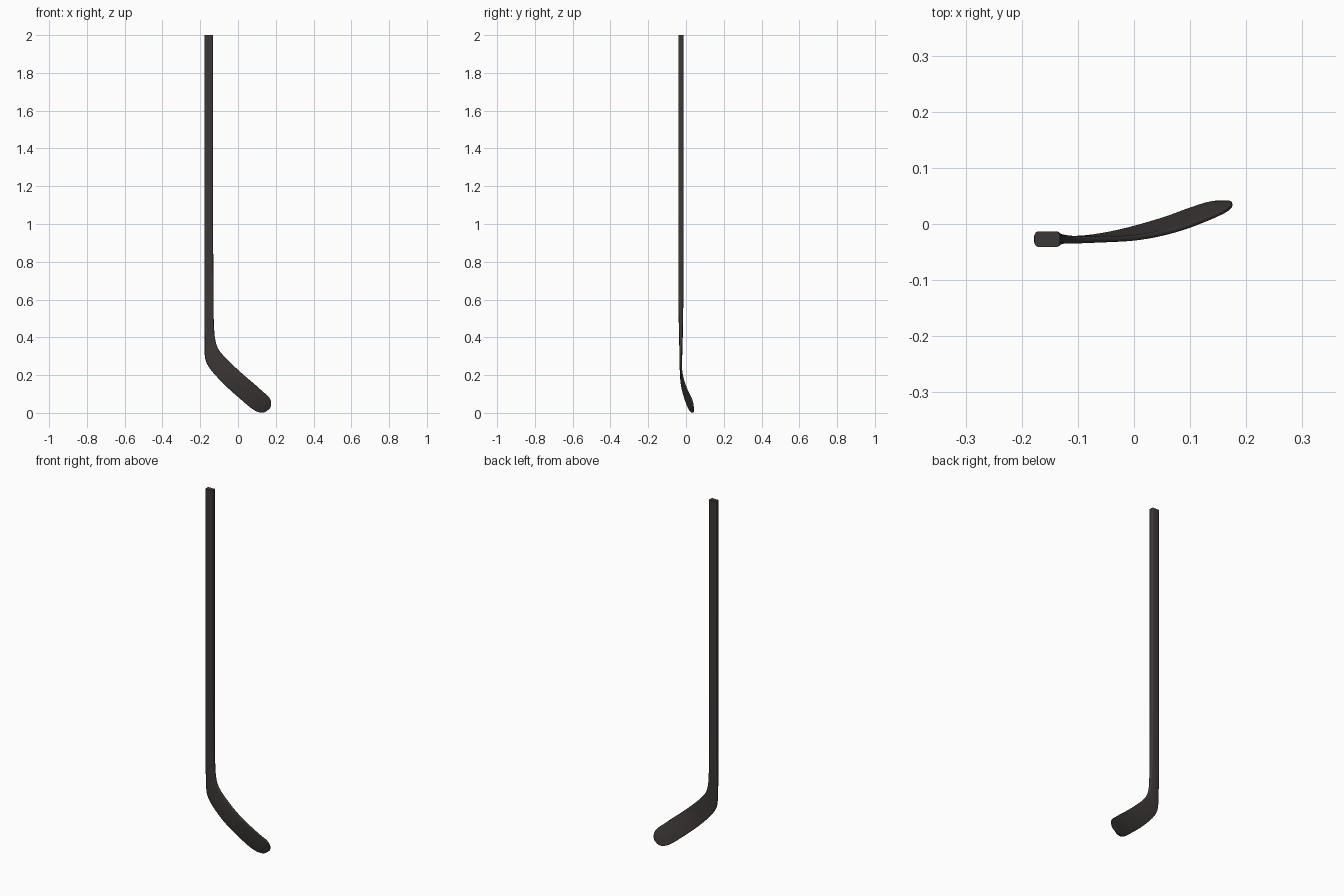
import bpy, bmesh, math
from mathutils import Vector

if "Cube" in bpy.data.objects:
    bpy.data.objects.remove(bpy.data.objects["Cube"])

mat = bpy.data.materials.new("charcoal")
mat.diffuse_color = (0.046, 0.039, 0.038, 1)
mat.use_nodes = True
mat.node_tree.nodes["Principled BSDF"].inputs["Base Color"].default_value = mat.diffuse_color

# Stations: heel-side x, z / toe-side x, z / centre y / thickness
ST = [
    (-.177, 2.0, -.132, 2.0, -.027, .028),
    (-.177, 1.05, -.132, 1.05, -.027, .028),
    (-.177, .60, -.130, .62, -.027, .026),
    (-.178, .48, -.129, .52, -.027, .023),
    (-.178, .38, -.126, .44, -.027, .019),
    (-.177, .32, -.120, .385, -.027, .016),
    (-.172, .28, -.106, .342, -.028, .014),
    (-.157, .247, -.082, .309, -.028, .012),
    (-.130, .211, -.045, .270, -.027, .011),
    (-.090, .168, .000, .228, -.025, .010),
    (-.045, .124, .045, .188, -.018, .010),
    (.005, .080, .090, .150, -.006, .010),
    (.055, .037, .130, .114, .009, .010),
    (.085, .015, .155, .093, .020, .010),
    (.105, .005, .168, .077, .027, .010),
    (.122, .001, .175, .059, .033, .009),
    (.138, .002, .174, .036, .037, .008),
    (.150, .008, .169, .024, .039, .006),
]


def blend(a, b, c, d, t):
    # Catmull-Rom between b and c
    return [0.5 * (2 * q + (r - p) * t + (2 * p - 5 * q + 4 * r - s) * t * t
                   + (3 * q - p - 3 * r + s) * t ** 3)
            for p, q, r, s in zip(a, b, c, d)]


# Straight shaft stations stay straight, the rest is smoothed
path = [ST[0], ST[1]]
for i in range(2, len(ST) - 1):
    nxt = ST[min(i + 2, len(ST) - 1)]
    prev = ST[i - 1] if i > 2 else ST[2]
    path += [blend(prev, ST[i], ST[i + 1], nxt, k / 3) for k in range(3)]
path.append(ST[-1])


def ring(bm, s):
    # Rounded rectangle spanning the heel and toe edges
    a, b = Vector((s[0], s[4], s[1])), Vector((s[2], s[4], s[3]))
    mid, u, half = (a + b) / 2, (b - a).normalized(), (b - a).length / 2
    h = s[5] / 2
    r = min(.007, h * .85, half * .8)
    out = []
    for c, (sx, sy) in enumerate(((1, 1), (-1, 1), (-1, -1), (1, -1))):
        for k in range(5):
            ang = math.pi / 2 * (c + k / 4)
            p = sx * (half - r) + r * math.cos(ang)
            q = sy * (h - r) + r * math.sin(ang)
            out.append(bm.verts.new(mid + u * p + Vector((0, q, 0))))
    return out


# Stick: shaft and curved blade as one loft
bm = bmesh.new()
rings = [ring(bm, s) for s in path]
for a, b in zip(rings, rings[1:]):
    n = len(a)
    for i in range(n):
        bm.faces.new((a[i], a[(i + 1) % n], b[(i + 1) % n], b[i]))
bm.faces.new(rings[0])
bm.faces.new(rings[-1])
bmesh.ops.recalc_face_normals(bm, faces=bm.faces)
me = bpy.data.meshes.new("stick")
bm.to_mesh(me)
bm.free()
me.materials.append(mat)
ob = bpy.data.objects.new("stick_shaft_and_blade", me)
bpy.context.collection.objects.link(ob)
bpy.context.view_layer.objects.active = ob
ob.select_set(True)
bpy.ops.object.shade_smooth_by_angle(angle=math.radians(40))
